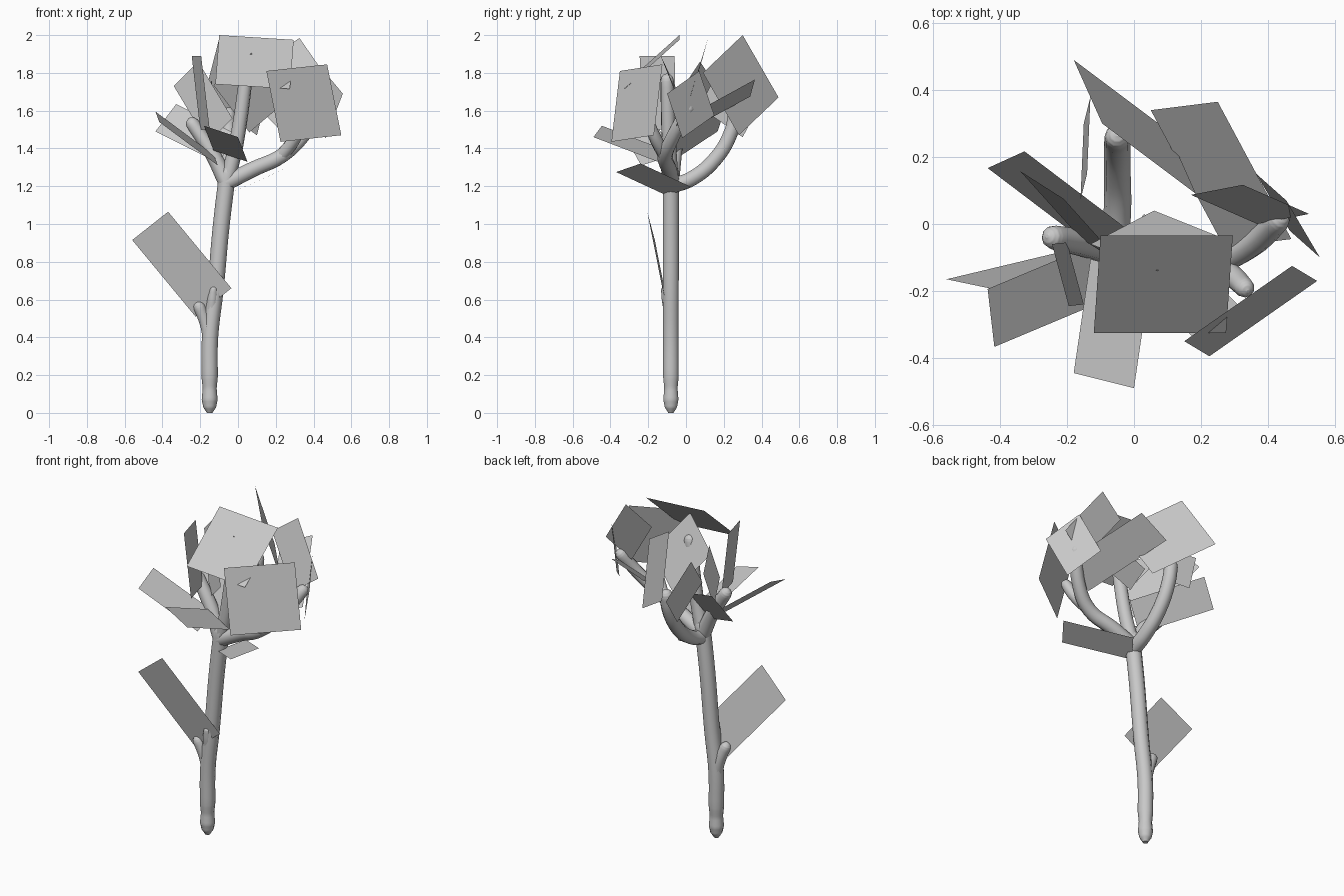
import bpy
from mathutils import Vector

# Remove the default cube only
default_cube = bpy.data.objects.get("Cube")
if default_cube:
    bpy.data.objects.remove(default_cube, do_unlink=True)


def make_material(name, value):
    material = bpy.data.materials.new(name)
    material.use_nodes = True
    colour = (value, value, value, 1)
    material.diffuse_color = colour
    shader = material.node_tree.nodes["Principled BSDF"]
    shader.inputs["Base Color"].default_value = colour
    shader.inputs["Roughness"].default_value = 0.8
    return material


plain_grey = make_material("plain_grey", 0.58)


def rounded_end(points, radius):
    """Return extra path stations that close a limb with a small dome."""
    tip = Vector(points[-1])
    direction = (tip - Vector(points[-2])).normalized()
    dome = ((0.45, 0.88), (0.8, 0.6), (1, 0.15))
    return [(tip + direction * radius * along, radius * size) for along, size in dome]


def make_limb(name, points, start_radius, end_radius, stations=()):
    """Sweep a round section along a smooth path, with a domed tip."""
    last = len(points) - 1
    path = list(stations)
    for index, point in enumerate(points):
        blend = index / last
        path.append((Vector(point), start_radius + (end_radius - start_radius) * blend))
    path += rounded_end(points, end_radius)

    curve = bpy.data.curves.new(name, "CURVE")
    curve.dimensions = "3D"
    curve.bevel_depth = 1
    curve.bevel_resolution = 3
    curve.resolution_u = 5
    curve.use_fill_caps = True
    spline = curve.splines.new("BEZIER")
    spline.bezier_points.add(len(path) - 1)
    for bezier_point, (position, radius) in zip(spline.bezier_points, path):
        bezier_point.co = position
        bezier_point.radius = radius
        bezier_point.handle_left_type = "AUTO"
        bezier_point.handle_right_type = "AUTO"

    limb = bpy.data.objects.new(name, curve)
    bpy.context.collection.objects.link(limb)
    bpy.ops.object.select_all(action="DESELECT")
    limb.select_set(True)
    bpy.context.view_layer.objects.active = limb
    bpy.ops.object.convert(target="MESH")
    limb = bpy.context.view_layer.objects.active
    bpy.ops.object.shade_smooth()
    limb.data.materials.clear()
    limb.data.materials.append(plain_grey)
    return limb


def make_leaf(name, corner, width_edge, length_edge):
    """Build one flat four-sided leaf from a corner and its two edges."""
    origin, across, along = Vector(corner), Vector(width_edge), Vector(length_edge)
    corners = [origin, origin + across, origin + across + along, origin + along]
    mesh = bpy.data.meshes.new(name)
    mesh.from_pydata(corners, [], [range(len(corners))])
    mesh.materials.append(plain_grey)
    leaf = bpy.data.objects.new(name, mesh)
    bpy.context.collection.objects.link(leaf)
    return leaf


# Trunk, with a blunt, slightly pinched foot
foot = [(Vector((-.15, -.08, height)), radius) for height, radius in
        ((0, .015), (.03, .034), (.07, .042), (.13, .037), (.19, .043))]
make_limb("trunk", [(-.148, -.08, .4), (-.12, -.08, .65), (-.088, -.08, 1), (-.055, -.08, 1.27)],
          .043, .045, foot)

# Short stubs low on the trunk
make_limb("lower_stub", [(-.15, -.08, .38), (-.17, -.08, .47), (-.205, -.09, .56)], .035, .032)
make_limb("small_stub", [(-.14, -.08, .52), (-.135, -.1, .6), (-.13, -.11, .65)], .035, .022)

# Branches of the crown
make_limb("right_branch", [(-.06, -.08, 1.22), (-.14, -.06, 1.38), (-.24, -.04, 1.53)], .045, .036)
make_limb("centre_branch", [(-.06, -.08, 1.22), (-.01, -.09, 1.42), (.04, -.1, 1.76)], .042, .036)
make_limb("back_branch",
          [(-.06, -.08, 1.2), (-.05, .03, 1.24), (-.05, .16, 1.35), (-.05, .24, 1.49), (-.05, .26, 1.58)],
          .042, .038)
make_limb("left_branch",
          [(-.06, -.08, 1.22), (.08, -.09, 1.29), (.23, -.11, 1.36), (.34, -.07, 1.46), (.43, .01, 1.61)],
          .045, .035)
make_limb("left_branch_stub", [(.23, -.11, 1.36), (.3, -.16, 1.45), (.33, -.19, 1.52)], .036, .03)

# Flat leaves: corner, first edge, second edge
leaves = {
    "top_leaf": ((-.1, -.035, 2), (.395, 0, -.025), (-.02, -.29, -.26)),
    "low_trunk_leaf": ((-.56, -.165, .915), (.19, -.04, .15), (.335, .08, -.405)),
    "right_front_leaf": ((-.437, -.194, 1.595), (.02, -.173, -.055), (.31, .13, -.23)),
    "front_leaf": ((-.18, -.445, 1.52), (.18, -.045, -.06), (.05, .34, -.13)),
    "right_back_leaf": ((-.437, .167, 1.49), (.11, .05, .145), (.33, -.25, -.165)),
    "right_upright_leaf": ((-.245, -.06, 1.89), (.05, -.185, 0), (.045, .005, -.39)),
    "back_upright_leaf": ((-.14, .15, 1.77), (.01, .23, -.16), (-.02, -.08, -.15)),
    "right_upper_leaf": ((-.34, .158, 1.73), (.13, -.083, .13), (.18, -.2, -.3)),
    "back_upper_leaf": ((-.18, .49, 1.67), (.085, -.19, .33), (.28, -.21, -.2)),
    "back_left_leaf": ((.05, .34, 1.675), (.2, .025, .09), (.22, -.41, -.225)),
    "inner_leaf": ((.06, .04, 1.485), (-.19, -.1, .25), (.2, -.08, .17)),
    "left_side_leaf": ((.555, -.1, 1.69), (-.1, .17, .12), (-.09, .08, -.235)),
    "left_front_leaf": ((.15, -.35, 1.81), (.322, .225, .035), (.075, -.045, -.375)),
    "left_upper_leaf": ((.325, .117, 1.985), (.198, -.087, -.285), (-.155, -.03, -.11)),
    "fork_leaf": ((.31, -.24, 1.32), (-.1, -.13, -.045), (-.28, .27, -.125)),
}
for leaf_name, (corner, width_edge, length_edge) in leaves.items():
    make_leaf(leaf_name, corner, width_edge, length_edge)
